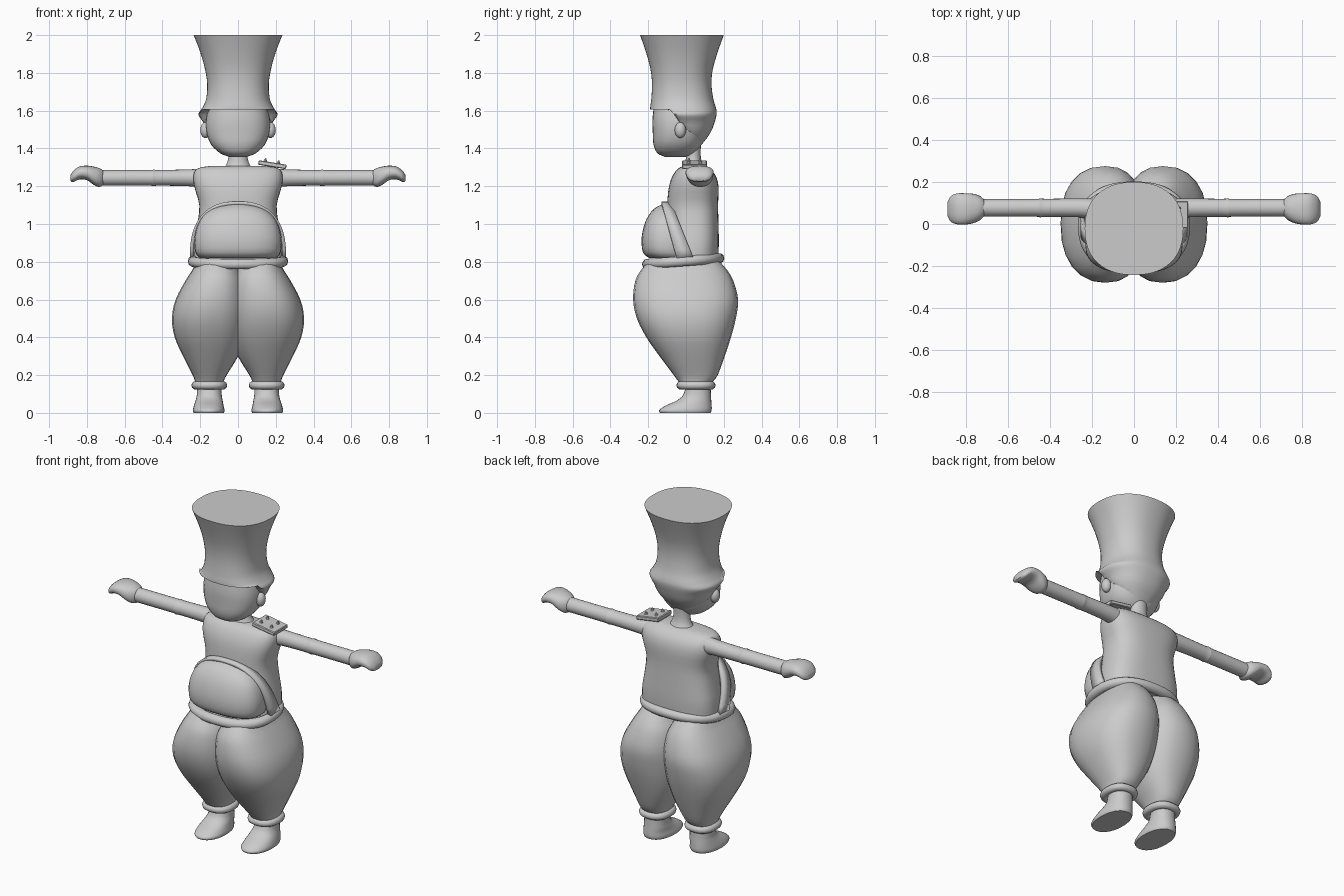
import bpy, bmesh
from math import sin, cos, pi, radians
from mathutils import Matrix, Vector

cube = bpy.data.objects.get("Cube")
if cube:
    bpy.data.objects.remove(cube, do_unlink=True)

GREY = (0.6, 0.6, 0.6, 1)
mat = bpy.data.materials.new("plain grey")
mat.use_nodes = True
mat.diffuse_color = GREY
mat.node_tree.nodes["Principled BSDF"].inputs["Base Color"].default_value = GREY


def finish(name, bm, angle=50):
    bmesh.ops.recalc_face_normals(bm, faces=bm.faces)
    mesh = bpy.data.meshes.new(name)
    bm.to_mesh(mesh)
    bm.free()
    mesh.materials.append(mat)
    obj = bpy.data.objects.new(name, mesh)
    bpy.context.collection.objects.link(obj)
    bpy.ops.object.select_all(action='DESELECT')
    obj.select_set(True)
    bpy.context.view_layer.objects.active = obj
    bpy.ops.object.shade_smooth_by_angle(angle=radians(angle))
    return obj


def spow(v, e):
    return abs(v) ** e * (1 if v >= 0 else -1)


def spline(rings, steps):
    """Smoothly interpolate between the key rings."""
    out = []
    for i in range(len(rings) - 1):
        p = [Vector(rings[max(0, min(len(rings) - 1, i + k))]) for k in (-1, 0, 1, 2)]
        for s in range(steps):
            t = s / steps
            out.append(0.5 * (2 * p[1] + (p[2] - p[0]) * t
                              + (2 * p[0] - 5 * p[1] + 4 * p[2] - p[3]) * t ** 2
                              + (3 * p[1] - p[0] - 3 * p[2] + p[3]) * t ** 3))
    return out + [Vector(rings[-1])]


def loft(name, rings, n=32, power=2.0, steps=3, place=lambda u, v, h: (u, v, h)):
    """Rings are (height, centre, half width, near edge, far edge)."""
    bm = bmesh.new()
    loops = []
    for h, c, r, lo, hi in spline(rings, steps):
        loop = []
        for k in range(n):
            a = 2 * pi * k / n
            u = c + r * spow(cos(a), 2 / power)
            v = (lo + hi) / 2 + (hi - lo) / 2 * spow(sin(a), 2 / power)
            loop.append(bm.verts.new(place(u, v, h)))
        loops.append(loop)
    for a, b in zip(loops, loops[1:]):
        for k in range(n):
            bm.faces.new((a[k], a[(k + 1) % n], b[(k + 1) % n], b[k]))
    bm.faces.new(loops[0])
    bm.faces.new(loops[-1])
    return finish(name, bm)


def hoop(name, centre, rx, ry, thick, tilt=0.0, n=40, m=10):
    """Elliptical rolled ring, rising towards the back by tilt."""
    bm = bmesh.new()
    grid = []
    for i in range(n):
        a = 2 * pi * i / n
        row = []
        for j in range(m):
            b = 2 * pi * j / m
            x = (rx + thick * cos(b)) * spow(cos(a), 0.85)
            y = (ry + thick * cos(b)) * spow(sin(a), 0.85)
            row.append(bm.verts.new((centre[0] + x, centre[1] + y,
                                     centre[2] + thick * sin(b) + tilt * y)))
        grid.append(row)
    for i in range(n):
        for j in range(m):
            p, q = grid[i], grid[(i + 1) % n]
            bm.faces.new((p[j], q[j], q[(j + 1) % m], p[(j + 1) % m]))
    return finish(name, bm)


# Hat: tall flared crown, with a lower back that hugs the nape
def hat_place(u, v, h):
    limit = 1.605 if v < -0.08 else max(1.41, 1.605 - 1.44 * (v + 0.08))
    return (u, v, max(h, limit))


loft("hat", [(1.41, 0, .09, -.08, .075), (1.48, 0, .155, -.14, .128), (1.54, 0, .185, -.17, .152),
             (1.58, 0, .21, -.185, .162), (1.61, 0, .192, -.19, .16), (1.66, 0, .169, -.184, .145),
             (1.74, 0, .163, -.18, .135), (1.82, 0, .175, -.188, .142), (1.91, 0, .2, -.212, .168),
             (2.0, 0, .235, -.243, .2)], n=48, power=2.3, place=hat_place)

# Head, neck and ears
loft("head", [(1.355, 0, .045, -.11, .0), (1.375, 0, .095, -.152, .045), (1.42, 0, .142, -.172, .08),
              (1.48, 0, .166, -.176, .1), (1.55, 0, .17, -.178, .12), (1.625, 0, .155, -.17, .12)], power=2.4)
loft("neck", [(1.28, 0, .09, -.03, .115), (1.315, 0, .062, -.008, .09), (1.36, 0, .05, .0, .078),
              (1.45, 0, .05, .0, .08)], n=24)

# Torso, belly and the band framing the belly
loft("torso", [(.8, 0, .235, -.12, .17), (.9, 0, .232, -.1, .174), (1.0, 0, .215, -.1, .172),
               (1.1, 0, .205, -.1, .17), (1.2, 0, .232, -.09, .172), (1.26, 0, .236, -.068, .155),
               (1.295, 0, .212, -.04, .12), (1.308, 0, .14, -.01, .09)], n=40, power=2.7)
loft("belly", [(.82, 0, .2, -.195, .04), (.85, 0, .226, -.228, .04), (.93, 0, .23, -.235, .04),
               (1.02, 0, .202, -.212, .02), (1.08, 0, .14, -.17, .0), (1.108, 0, .05, -.12, -.04)],
     power=2.5)

bm = bmesh.new()
arch = []
for i in range(33):
    t = pi * i / 32
    x, rise = .245 * spow(cos(t), .8), abs(sin(t)) ** .8
    arch.append([bm.verts.new((x, y, .82 + .29 * rise))
                 for y in (-.05 - .08 * rise, .04 - .12 * rise)])
for a, b in zip(arch, arch[1:]):
    bm.faces.new((a[0], b[0], b[1], a[1]))
band = finish("belly_band", bm, 40)
shell = band.modifiers.new("thickness", 'SOLIDIFY')
shell.thickness = .02
shell.offset = 0

hoop("belt", (0, -.015, .803), .238, .19, .028, tilt=.075)

# Shoulder badge plate with studs, on the left shoulder only
bm = bmesh.new()
bmesh.ops.create_cube(bm, size=1, matrix=Matrix.Diagonal((.15, .13, .024, 1)))
bmesh.ops.bevel(bm, geom=bm.edges[:], offset=.004, segments=1, affect='EDGES')
for sx in (-.04, .03):
    for sy in (-.03, .03):
        bmesh.ops.create_cone(bm, cap_ends=True, segments=8, radius1=.01, radius2=.003,
                              depth=.016, matrix=Matrix.Translation((sx, sy, .02)))
badge = finish("shoulder_badge", bm, 30)
badge.location = (.182, .045, 1.314)
badge.rotation_euler = (0, radians(9), 0)

for side, s in (("left", 1), ("right", -1)):
    # Ear
    bm = bmesh.new()
    bmesh.ops.create_uvsphere(bm, u_segments=16, v_segments=10, radius=1,
                              matrix=Matrix.Translation((s * .172, -.03, 1.497))
                              @ Matrix.Diagonal((.028, .03, .042, 1)))
    finish(side + "_ear", bm)

    # Arm with a slight elbow ridge, and a curled mitten hand
    def along_x(u, v, h, s=s):
        return (s * h, u, v)

    loft(side + "_arm", [(.17, .07, .05, 1.19, 1.295), (.26, .077, .045, 1.2, 1.289),
                         (.42, .077, .043, 1.203, 1.286), (.45, .077, .046, 1.2, 1.289),
                         (.47, .077, .042, 1.203, 1.286), (.73, .077, .042, 1.203, 1.286)],
         n=20, place=along_x)
    loft(side + "_hand", [(.715, .077, .04, 1.205, 1.284), (.735, .076, .058, 1.196, 1.296),
                          (.765, .074, .07, 1.208, 1.304), (.8, .072, .074, 1.232, 1.309),
                          (.84, .072, .074, 1.236, 1.304), (.872, .072, .062, 1.222, 1.282),
                          (.888, .072, .035, 1.228, 1.256)],
         n=24, power=2.3, place=along_x)

    # Baggy trouser leg
    def mirrored(u, v, h, s=s):
        return (s * u, v, h)

    loft(side + "_trouser_leg", [(.165, .152, .075, -.04, .14), (.2, .15, .09, -.065, .168),
                                 (.3, .145, .146, -.14, .205), (.4, .148, .187, -.21, .238),
                                 (.5, .148, .202, -.26, .264), (.6, .138, .192, -.28, .276),
                                 (.7, .12, .158, -.268, .25), (.76, .115, .125, -.235, .215),
                                 (.81, .11, .105, -.19, .17)],
         n=24, power=2.4, place=mirrored)

    # Ankle cuff and shoe
    hoop(side + "_cuff", (s * .152, .053, .146), .073, .082, .022, n=28)
    loft(side + "_shoe", [(.0, .155, .08, -.138, .13), (.015, .155, .084, -.142, .136),
                          (.04, .155, .078, -.105, .136), (.065, .153, .072, -.05, .134),
                          (.095, .152, .066, -.015, .132), (.15, .152, .064, .0, .13)],
         n=28, power=2.2, place=mirrored)
